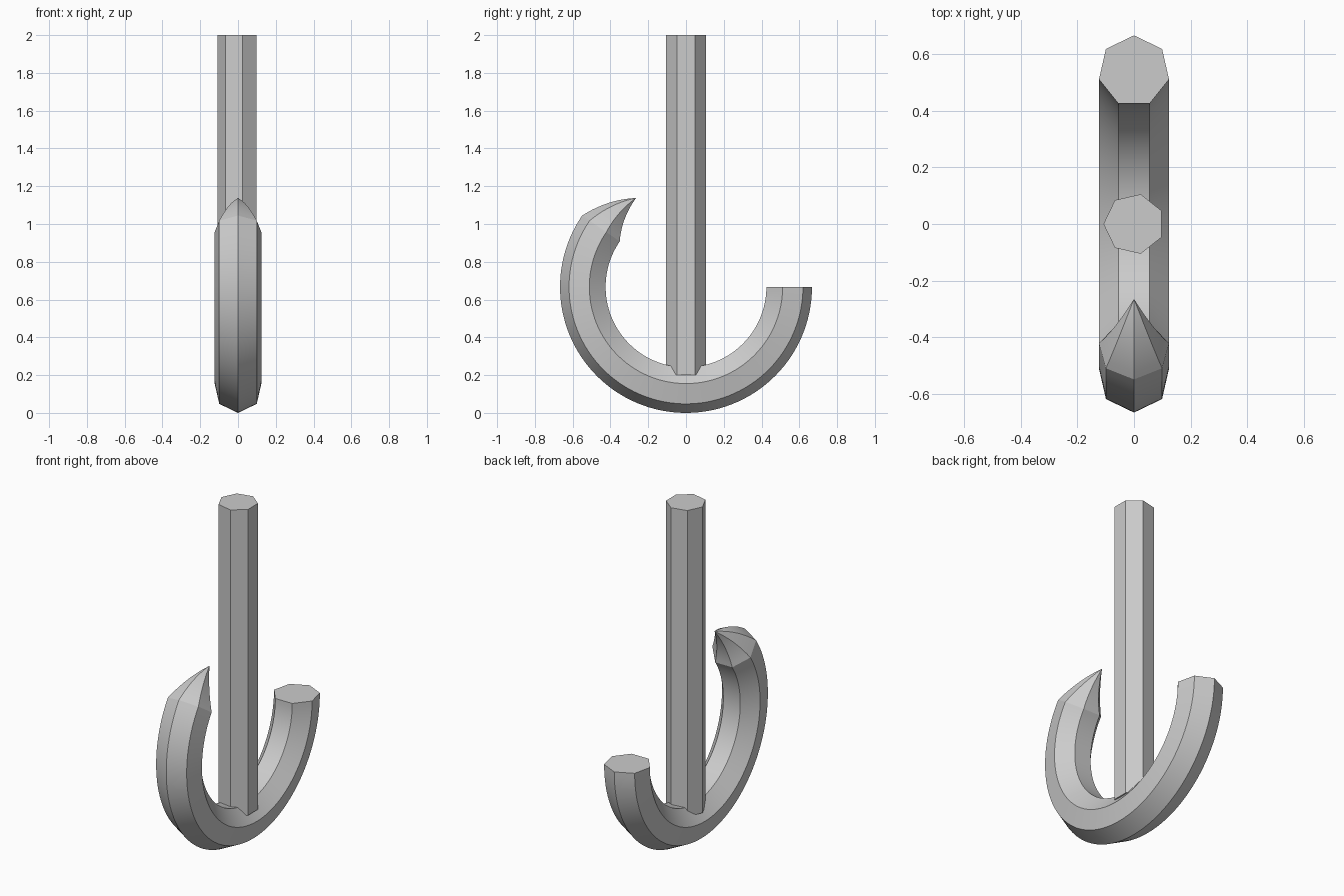
import bpy, bmesh
from math import sin, cos, pi, radians
from mathutils import Vector

if "Cube" in bpy.data.objects:
    bpy.data.objects.remove(bpy.data.objects["Cube"])

SIDES = 7
RING, THICK = 0.54, 0.127      # bend radius and bar radius
CENTRE_Z = RING + THICK


def make_object(name, bm):
    bmesh.ops.recalc_face_normals(bm, faces=bm.faces[:])
    mesh = bpy.data.meshes.new(name)
    bm.to_mesh(mesh)
    bm.free()
    obj = bpy.data.objects.new(name, mesh)
    bpy.context.collection.objects.link(obj)
    return obj


def bridge(bm, a, b):
    for i in range(SIDES):
        j = (i + 1) % SIDES
        bm.faces.new((a[i], a[j], b[j], b[i]))


# Shank: straight seven-sided bar, sunk into the bend
bm = bmesh.new()
rings = []
for z in (0.2, 2.0):
    rings.append([bm.verts.new((0.108 * cos(pi + 2 * pi * i / SIDES),
                                0.108 * sin(pi + 2 * pi * i / SIDES), z))
                  for i in range(SIDES)])
bridge(bm, *rings)
for r in rings:
    bm.faces.new(r)
make_object("shank", bm)

# Bend: seven-sided bar swept round an arc, then tapering to a point
bm = bmesh.new()
BEND_END, TIP_END = radians(214.5), radians(240.6)
BODY, TAPER = 72, 10
steps = [(BEND_END * k / BODY, 1.0) for k in range(BODY + 1)]
steps += [(BEND_END + (TIP_END - BEND_END) * k / TAPER, 1 - k / TAPER)
          for k in range(1, TAPER)]


def ring_point(angle, radius, x=0.0):
    return Vector((x, radius * cos(angle), CENTRE_Z - radius * sin(angle)))


rings = []
for angle, scale in steps:
    rings.append([bm.verts.new(ring_point(
        angle, RING + THICK * scale * cos(2 * pi * i / SIDES),
        THICK * scale * sin(2 * pi * i / SIDES))) for i in range(SIDES)])
for a, b in zip(rings, rings[1:]):
    bridge(bm, a, b)
bm.faces.new(rings[0])
tip = bm.verts.new(ring_point(TIP_END, RING))
for i in range(SIDES):
    bm.faces.new((rings[-1][i], rings[-1][(i + 1) % SIDES], tip))
hook = make_object("hook_bend", bm)

# Smooth along the bend, keep the long ridges sharp
bpy.context.view_layer.objects.active = hook
hook.select_set(True)
bpy.ops.object.shade_smooth_by_angle(angle=radians(20))
